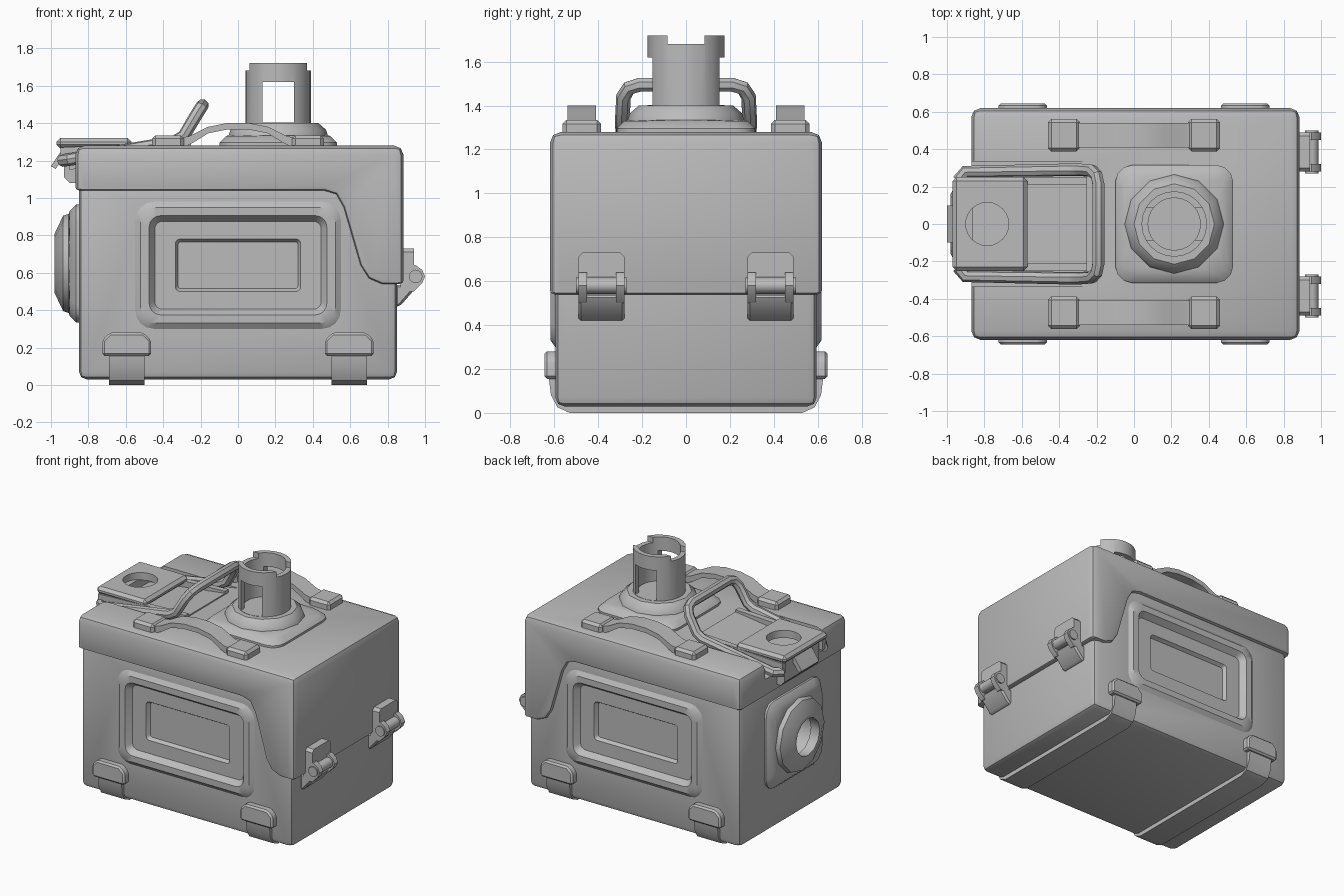
import bpy, bmesh
from math import pi, cos, sin
from mathutils import Matrix, Vector

old = bpy.data.objects.get("Cube")
if old:
    bpy.data.objects.remove(old)

grey = bpy.data.materials.new("plain grey")
grey.use_nodes = True
COLOUR = (0.5, 0.5, 0.5, 1)
grey.diffuse_color = COLOUR
grey.node_tree.nodes["Principled BSDF"].inputs["Base Color"].default_value = COLOUR


def activate(ob):
    bpy.ops.object.select_all(action='DESELECT')
    ob.select_set(True)
    bpy.context.view_layer.objects.active = ob


def finish(name, bm):
    bmesh.ops.remove_doubles(bm, verts=bm.verts, dist=0.0005)
    bmesh.ops.recalc_face_normals(bm, faces=bm.faces)
    mesh = bpy.data.meshes.new(name)
    bm.to_mesh(mesh)
    bm.free()
    mesh.materials.append(grey)
    ob = bpy.data.objects.new(name, mesh)
    bpy.context.collection.objects.link(ob)
    return ob


def apply(ob, kind, **settings):
    mod = ob.modifiers.new(kind, kind)
    for key, value in settings.items():
        setattr(mod, key, value)
    activate(ob)
    bpy.ops.object.modifier_apply(modifier=mod.name)


def bevel(ob, width, segments=1, **extra):
    apply(ob, 'BEVEL', width=width, segments=segments, **extra)
    return ob


def cut(ob, *cutters):
    for c in cutters:
        c.hide_render = True
        apply(ob, 'BOOLEAN', operation='DIFFERENCE', solver='EXACT', object=c)
        bpy.data.objects.remove(c)


def prism(name, pts, lo, hi, axis='Y'):
    """Extrude an outline: (x, z) along Y, (y, z) along X, or (x, y) along Z."""
    place = {'Y': lambda a, b, t: (a, t, b), 'X': lambda a, b, t: (t, a, b),
             'Z': lambda a, b, t: (a, b, t)}[axis]
    bm = bmesh.new()
    ends = [[bm.verts.new(place(a, b, t)) for a, b in pts] for t in (lo, hi)]
    for ring in ends:
        bm.faces.new(ring)
    for i in range(len(pts)):
        j = (i + 1) % len(pts)
        bm.faces.new((ends[0][i], ends[0][j], ends[1][j], ends[1][i]))
    return finish(name, bm)


def box(name, x, y, z):
    return prism(name, [(x[0], z[0]), (x[1], z[0]), (x[1], z[1]), (x[0], z[1])], *y)


def loft(name, rings, k, matrix):
    """Join rounded rectangles (half width, half height, corner radius, level)."""
    bm = bmesh.new()
    loops = []
    for hx, hy, r, h in rings:
        loop = []
        for q, (sx, sy) in enumerate([(1, 1), (-1, 1), (-1, -1), (1, -1)]):
            for i in range(k + 1):
                a = (q + i / k) * pi / 2
                p = Vector((sx * (hx - r) + r * cos(a), sy * (hy - r) + r * sin(a), h))
                loop.append(bm.verts.new(matrix @ p))
        loops.append(loop)
    n = len(loops[0])
    for a, b in zip(loops, loops[1:]):
        for i in range(n):
            j = (i + 1) % n
            bm.faces.new((a[i], a[j], b[j], b[i]))
    bm.faces.new(loops[0])
    bm.faces.new(loops[-1])
    return finish(name, bm)


def disc(r, h):
    return (r, r, r, h)


# Body with pockets for the side panels and the end port
body = bevel(box("body", (-0.85, 0.85), (-0.595, 0.595), (0.03, 1.12)), 0.04, 2)
TO_END = Matrix.Translation((-0.85, 0, 0.65)) @ Matrix.Rotation(-pi / 2, 4, 'Y')
cut(body, loft("port_cutter", [disc(0.2, -0.18), disc(0.2, 0.1)], 6, TO_END))

# Recessed panels on the front and back
for name, turn in (("front_panel", 0), ("back_panel", pi)):
    m = (Matrix.Rotation(turn, 4, 'Z') @ Matrix.Translation((0, -0.595, 0.64))
         @ Matrix.Rotation(pi / 2, 4, 'X'))
    cut(body, loft("panel_cutter", [(0.53, 0.32, 0.08, -0.08), (0.53, 0.32, 0.08, 0.1)], 4, m))
    loft(name, [(0.55, 0.34, 0.1, -0.1), (0.55, 0.34, 0.1, 0), (0.52, 0.31, 0.08, 0.022),
                (0.475, 0.265, 0.06, 0.022), (0.445, 0.235, 0.04, -0.02),
                (0.335, 0.14, 0.025, -0.02), (0.32, 0.125, 0.015, -0.045)], 4, m)

# Lid: outline with a deep flap at the hinge end
flap = [(-0.87, 1.04), (-0.87, 1.28), (0.885, 1.28), (0.885, 0.54), (0.77, 0.54), (0.7, 0.57),
        (0.655, 0.64), (0.565, 0.95), (0.525, 1.02), (0.46, 1.04)]
lid = prism("lid", flap, -0.62, 0.62)
bm = bmesh.new()
bm.from_mesh(lid.data)
weight = bm.edges.layers.float.new("bevel_weight_edge")
for e in bm.edges:
    a, b = (v.co for v in e.verts)
    along_y = abs(a.y - b.y) > 0.1
    at_end = a.x == b.x and (a.x < -0.8 or a.x > 0.8)
    if min(a.z, b.z) > 1.2 or (at_end and not along_y):
        e[weight] = 1
    elif not along_y or at_end:
        e[weight] = 0.4
bm.to_mesh(lid.data)
bm.free()
bevel(lid, 0.05, 2, limit_method='WEIGHT')
cut(lid, prism("recess_cutter", [(-1, 1.13), (-0.86, 1.17), (-0.2, 1.285), (-0.2, 1.4), (-1, 1.4)],
               -0.335, 0.335))

# Square flanges that turn into round collars
flange = [(0.315, 0.315, 0.09, 0), (0.315, 0.315, 0.09, 0.015), (0.28, 0.28, 0.09, 0.05),
          disc(0.265, 0.055), disc(0.255, 0.085), disc(0.215, 0.12)]
TO_TOP = Matrix.Translation((0.215, 0, 1.28))
loft("top_collar", flange, 3, TO_TOP)
loft("end_port", [(0.315, 0.315, 0.09, -0.2)] + flange[1:5]
     + [disc(0.16, 0.13), disc(0.135, 0.13), disc(0.135, 0.06), disc(0.17, 0.05),
        disc(0.17, -0.12)], 3, TO_END)

# Tube with side windows and a notched rim
tube = loft("top_tube", [disc(0.175, 0.06), disc(0.175, 0.44), disc(0.14, 0.44), disc(0.14, 0.12)],
            6, TO_TOP)
cut(tube, box("window_cutter", (0.13, 0.3), (-0.3, 0.3), (1.402, 1.62)),
    box("notch_cutter", (-0.1, 0.5), (-0.085, 0.085), (1.68, 1.8)))

# Arched grips with their end blocks
arch = [(0.32, 1.28), (0.32, 1.32), (0.26, 1.33), (0.16, 1.38), (0.06, 1.40)]
under = [(0.06, 1.365), (0.16, 1.345), (0.24, 1.295), (0.27, 1.28)]
grip = arch + [(-x, z) for x, z in reversed(arch)] + [(-x, z) for x, z in reversed(under)] + under
# The underside runs from the left foot back to the right foot
for side, s in (("front", -1), ("back", 1)):
    lo, hi = sorted((s * 0.41, s * 0.54))
    prism(side + "_grip", grip, lo, hi)
    for end, x in (("left", 0.375), ("right", -0.375)):
        block = box(f"{side}_{end}_grip_block", (x - 0.085, x + 0.085),
                    (lo - 0.022, hi + 0.022), (1.26, 1.335))
        bevel(block, 0.018)

# Wire handle
half = [(-0.94, 0.23, 1.2), (-0.9, 0.28, 1.205), (-0.34, 0.29, 1.3), (-0.29, 0.29, 1.33),
        (-0.225, 0.285, 1.44), (-0.2, 0.26, 1.48), (-0.19, 0.21, 1.495)]
path = half + [(x, -y, z) for x, y, z in reversed(half)]
curve = bpy.data.curves.new("wire_handle", 'CURVE')
curve.dimensions = '3D'
curve.bevel_depth = 0.034
curve.bevel_resolution = 2
curve.use_fill_caps = True
spline = curve.splines.new('POLY')
spline.points.add(len(path) - 1)
for p, co in zip(spline.points, path):
    p.co = (*co, 1)
wire = bpy.data.objects.new("wire_handle", curve)
bpy.context.collection.objects.link(wire)
curve.materials.append(grey)
activate(wire)
bpy.ops.object.convert(target='MESH')

# Latch: holed plate, sloping tray with rails, bracket and lip
plate = bevel(box("latch_plate", (-0.97, -0.57), (-0.25, 0.25), (1.265, 1.32)), 0.02)
cut(plate, loft("hole_cutter", [disc(0.115, 1.2), disc(0.115, 1.4)], 6,
                Matrix.Translation((-0.785, 0, 0))))
prism("latch_tray", [(-0.9, 1.15), (-0.25, 1.25), (-0.25, 1.285), (-0.9, 1.2)], -0.22, 0.22)
for name, y in (("front_rail", -0.23), ("back_rail", 0.23)):
    prism(name, [(-0.95, 1.19), (-0.25, 1.25), (-0.25, 1.3), (-0.6, 1.285), (-0.95, 1.27)],
          y - 0.02, y + 0.02)
prism("latch_bracket", [(-0.86, 1.08), (-0.9, 1.08), (-0.93, 1.11), (-0.93, 1.27), (-0.86, 1.27)],
      -0.2, 0.2)
prism("latch_lip", [(-0.93, 1.27), (-0.96, 1.23), (-1, 1.17), (-0.975, 1.155), (-0.92, 1.23)],
      -0.1, 0.1)

# Foot straps wrapped under the body, with clips
side_pts = [(0.625, 0.16), (0.615, 0.08), (0.585, 0.025), (0.53, 0)]
strap = side_pts + [(-y, z) for y, z in reversed(side_pts)]
for end, x in (("left", 0.595), ("right", -0.595)):
    prism(end + "_foot_strap", strap, x - 0.095, x + 0.095, 'X')
    w = 0.13
    clip = [(x - w, 0.155), (x + w, 0.155), (x + w, 0.24), (x + w - 0.04, 0.28),
            (x - w + 0.04, 0.28), (x - w, 0.24)]
    for side, s in (("front", -1), ("back", 1)):
        bevel(prism(f"{side}_{end}_clip", clip, *sorted((s * 0.58, s * 0.645))), 0.012)

# Hinges
TURN_Y = Matrix.Rotation(pi / 2, 4, 'X')
for side, y in (("front", -0.385), ("back", 0.385)):
    w = 0.105
    upper = [(y - w, 0.61), (y + w, 0.61), (y + w, 0.71), (y + w - 0.02, 0.73),
             (y - w + 0.02, 0.73), (y - w, 0.71)]
    prism(side + "_hinge_upper", upper, 0.87, 0.94, 'X')
    prism(side + "_hinge_arm", [(0.87, 0.54), (0.95, 0.545), (0.95, 0.615), (0.87, 0.64)],
          y - 0.065, y + 0.065)
    lower = prism(side + "_hinge_lower", [(0.84, 0.42), (0.865, 0.42), (0.935, 0.5), (0.955, 0.535),
                                          (0.84, 0.535)], y - w, y + w)
    bevel(lower, 0.012)
    m = Matrix.Translation((0.95, y, 0.58)) @ TURN_Y
    loft(side + "_hinge_pin", [disc(0.036, -0.115), disc(0.036, 0.115)], 4, m)
    for t in (-0.085, 0.085):
        prism(side + "_hinge_knuckle", [(0.87, 0.5), (0.94, 0.5), (0.985, 0.545), (1, 0.58),
                                        (0.985, 0.615), (0.95, 0.64), (0.87, 0.64)],
              y + t - 0.02, y + t + 0.02)

# Smooth shading with sharp edges kept
for ob in [o for o in bpy.context.scene.objects if o.type == 'MESH' and grey.name in o.data.materials]:
    activate(ob)
    bpy.ops.object.shade_smooth_by_angle(angle=0.6)
